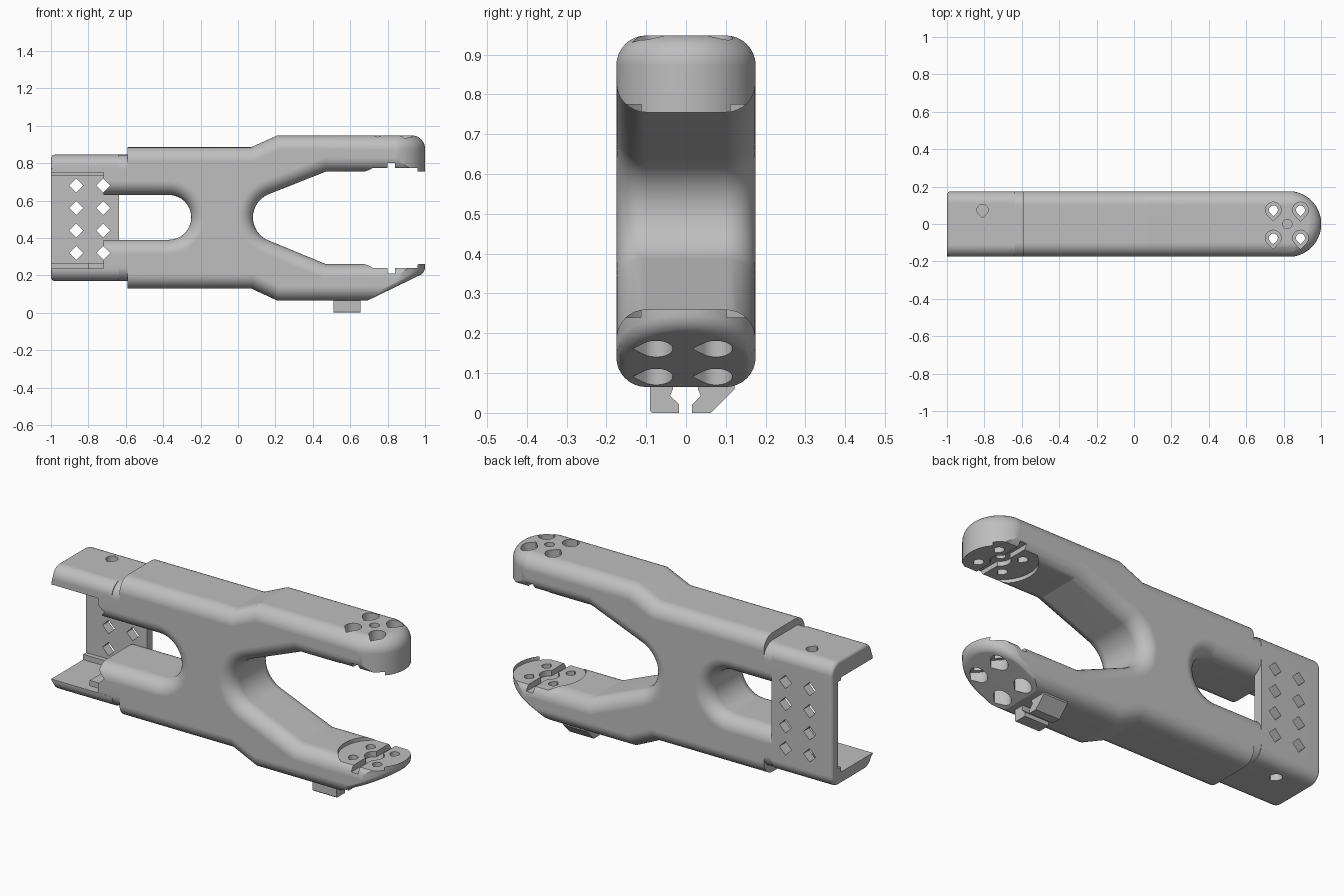
import bpy, bmesh
from math import sin, cos, radians

if "Cube" in bpy.data.objects:
    bpy.data.objects.remove(bpy.data.objects["Cube"], do_unlink=True)

grey = bpy.data.materials.new("plain grey")
grey.use_nodes = True
grey.diffuse_color = (0.52, 0.52, 0.52, 1)
grey.node_tree.nodes["Principled BSDF"].inputs["Base Color"].default_value = (0.52, 0.52, 0.52, 1)

W, R = 0.175, 0.075   # half width, edge rounding


def arc(cx, cy, r, a0, a1, n=16):
    angles = [radians(a0 + (a1 - a0) * i / n) for i in range(n + 1)]
    return [(cx + r * cos(a), cy + r * sin(a)) for a in angles]


def circle(cx, cy, r, n=40):
    return arc(cx, cy, r, 0, 360, n)[:-1]


def teardrop(cx, cy, r):
    return arc(cx, cy, r, -45, 225, 20) + [(cx, cy - 1.41 * r)]


def rect(u0, u1, v0, v1):
    return [(u0, v0), (u1, v0), (u1, v1), (u0, v1)]


def rounded(u0, u1, v0, v1, r):
    return (arc(u1 - r, v1 - r, r, 0, 90, 8) + arc(u0 + r, v1 - r, r, 90, 180, 8)
            + arc(u0 + r, v0 + r, r, 180, 270, 8) + arc(u1 - r, v0 + r, r, 270, 360, 8))


def prisms(outlines, axis, lo, hi):
    """Extrude closed outlines along one axis."""
    bm = bmesh.new()
    place = {"x": lambda u, v, t: (t, u, v),
             "y": lambda u, v, t: (u, t, v),
             "z": lambda u, v, t: (u, v, t)}[axis]
    for pts in outlines:
        a = [bm.verts.new(place(u, v, lo)) for u, v in pts]
        b = [bm.verts.new(place(u, v, hi)) for u, v in pts]
        bm.faces.new(a)
        bm.faces.new(b[::-1])
        for i in range(len(pts)):
            j = (i + 1) % len(pts)
            bm.faces.new((a[i], b[i], b[j], a[j]))
    bmesh.ops.recalc_face_normals(bm, faces=bm.faces)
    return bm


def round_edges(bm, offset, segments, test):
    edges = [e for e in bm.edges if test(e, e.verts[0].co, e.verts[1].co)]
    bmesh.ops.bevel(bm, geom=edges, offset=offset, offset_type='OFFSET',
                    segments=segments, profile=0.5, affect='EDGES', clamp_overlap=False)


def make(name, bm):
    bmesh.ops.recalc_face_normals(bm, faces=bm.faces)
    mesh = bpy.data.meshes.new(name)
    bm.to_mesh(mesh)
    bm.free()
    mesh.materials.append(grey)
    ob = bpy.data.objects.new(name, mesh)
    bpy.context.collection.objects.link(ob)
    return ob


def activate(ob):
    bpy.ops.object.select_all(action='DESELECT')
    ob.select_set(True)
    bpy.context.view_layer.objects.active = ob


def carve(ob, bm, operation='DIFFERENCE'):
    cutter = make("cutter", bm)
    cutter.hide_render = True
    activate(ob)
    mod = ob.modifiers.new("carve", 'BOOLEAN')
    mod.operation, mod.solver, mod.object = operation, 'EXACT', cutter
    bpy.ops.object.modifier_apply(modifier=mod.name)
    bpy.data.objects.remove(cutter, do_unlink=True)


def finish(ob):
    activate(ob)
    bpy.ops.object.shade_smooth_by_angle(angle=radians(20))
    ob.modifiers.new("even_shading", 'WEIGHTED_NORMAL').keep_sharp = True


# Forked main body: side profile with all its long rims rounded
profile = ([(-0.59, 0.885), (0.07, 0.885), (0.21, 0.948), (1.1, 0.948), (1.1, 0.755), (0.47, 0.755)]
           + arc(0.213, 0.51, 0.133, 112.4, 247.6)
           + [(0.47, 0.26), (1.1, 0.26), (1.1, 0.065), (0.21, 0.065), (0.07, 0.13), (-0.59, 0.13), (-0.59, 0.39)]
           + arc(-0.37, 0.51, 0.12, -90, 90) + [(-0.59, 0.63)])
bm = prisms([profile], "y", -W, W)
round_edges(bm, R, 8, lambda e, a, b: abs(a.y - b.y) < 1e-4
            and not (abs(a.x - b.x) < 1e-4 and (a.x < -0.58 or a.x > 1.05)))
body = make("forked_body", bm)

# Round ends in plan, with a sloped underside on the lower tip
w = W + 0.001
bm = prisms([[(-0.7, -w)] + arc(0.825, 0, w, -90, 90, 32) + [(-0.7, w)]], "z", 0.064, 0.949)
bmesh.ops.bisect_plane(bm, geom=bm.verts[:] + bm.edges[:] + bm.faces[:],
                       plane_co=(0.69, 0, 0), plane_no=(1, 0, 0))
for v in bm.verts:
    if v.co.z < 0.1 and v.co.x > 0.69:
        v.co.z += (v.co.x - 0.69) * 0.484
bm.normal_update()
round_edges(bm, R, 8, lambda e, a, b: min(a.z, b.z) > 0.9 and e.calc_face_angle(0) > 0.7)
bm.normal_update()
round_edges(bm, 0.03, 4, lambda e, a, b: max(a.z, b.z) < 0.3 and e.calc_face_angle(0) > 0.7)
carve(body, bm, 'INTERSECT')

# Round mounting seats with a cross groove and hub pocket
TX = 0.82
carve(body, prisms([circle(TX, 0, 0.18, 64)], "z", 0.24, 0.775))
for lo, hi in ((0.21, 0.3), (0.72, 0.8)):
    carve(body, prisms([rect(TX - 0.02, TX + 0.02, -0.2, 0.2)], "z", lo, hi))
    carve(body, prisms([circle(TX, 0, 0.05)], "z", lo, hi))

# Screw holes with counterbores in both tips
spots = [(x, y) for x in (0.745, 0.89) for y in (-0.075, 0.075)]
for r, lo, hi in ((0.042, 0.83, 1.1), (0.042, -0.1, 0.2), (0.024, -0.2, 1.2)):
    carve(body, prisms([teardrop(x, y, r) for x, y in spots], "z", lo, hi))
carve(body, prisms([circle(TX, 0, 0.025)], "z", 0.7, 1.1))
finish(body)

# Open channel at the rear: C section with one side wall
r = 0.064
section = ([(-W, 0.75)] + arc(r - W, 0.845 - r, r, 180, 90, 8) + arc(W - r, 0.845 - r, r, 90, 0, 8)
           + arc(W - r, 0.17 + r, r, 0, -90, 8) + arc(r - W, 0.17 + r, r, -90, -180, 8)
           + [(-W, 0.236), (0.1, 0.236), (0.1, 0.265), (0.125, 0.265),
              (0.125, 0.735), (0.1, 0.735), (0.1, 0.75)])


def outer(p):
    return p.x < -0.99 and (p.z > 0.76 or p.z < 0.225 or p.y > 0.17)


bm = prisms([section], "x", -1, -0.635)
round_edges(bm, 0.02, 4, lambda e, a, b: outer(a) and outer(b))
channel = make("rear_channel", bm)

# Short arms joining the channel to the body
stubs = make("channel_arms", prisms([rounded(-W, W, 0.63, 0.845, R),
                                     rounded(-W, W, 0.17, 0.39, R)], "x", -0.72, -0.59))

# Diamond windows and flange screw holes
diamonds = [[(x - 0.037, z), (x, z - 0.037), (x + 0.037, z), (x, z + 0.037)]
            for x in (-0.865, -0.72) for z in (0.32, 0.44, 0.56, 0.68)]
for ob in (channel, stubs):
    carve(ob, prisms(diamonds, "y", -0.3, 0.3))
carve(channel, prisms([teardrop(-0.81, 0.075, 0.03)], "z", 0.79, 0.9))
carve(channel, prisms([teardrop(-0.81, 0.075, 0.03)], "z", 0.1, 0.21))
finish(channel)
finish(stubs)

# Raised pad inside the lower flange
finish(make("flange_pad", prisms([rect(-0.8, -0.71, -0.13, 0.12)], "z", 0.2, 0.265)))

# Cable clip hooks under the lower arm
hooks = [[(-0.09, 0.09), (-0.09, 0.005), (-0.085, 0), (-0.018, 0), (-0.018, 0.022),
          (-0.04, 0.043), (-0.033, 0.06), (-0.033, 0.09)],
         [(0.015, 0.02), (0.015, 0), (0.062, 0), (0.122, 0.06), (0.122, 0.09),
          (0.03, 0.09), (0.03, 0.06), (0.037, 0.043)]]
finish(make("cable_clip", prisms(hooks, "x", 0.51, 0.655)))
